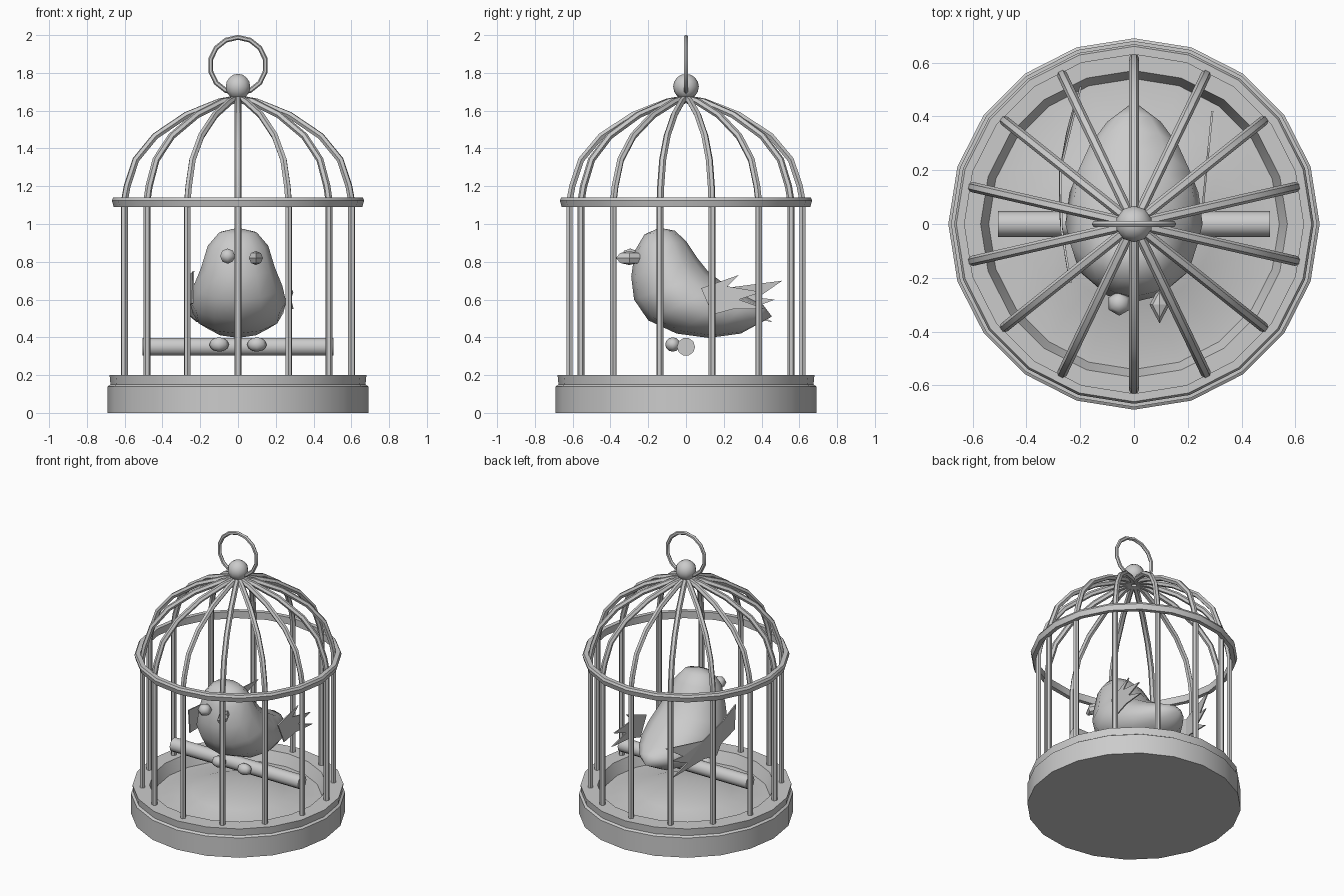
import bpy, bmesh
from math import sin, cos, pi, radians
from mathutils import Vector

if "Cube" in bpy.data.objects:
    bpy.data.objects.remove(bpy.data.objects["Cube"])


def finish(name, bm, smooth=40):
    bmesh.ops.recalc_face_normals(bm, faces=bm.faces)
    me = bpy.data.meshes.new(name)
    bm.to_mesh(me)
    bm.free()
    ob = bpy.data.objects.new(name, me)
    bpy.context.collection.objects.link(ob)
    if smooth:
        bpy.ops.object.select_all(action='DESELECT')
        ob.select_set(True)
        bpy.context.view_layer.objects.active = ob
        bpy.ops.object.shade_smooth_by_angle(angle=radians(smooth))
    return ob


def bridge(bm, a, b):
    """Join two vertex loops; a one-vertex loop is a pole."""
    n = max(len(a), len(b))
    for i in range(n):
        j = (i + 1) % n
        quad = [a[i % len(a)], a[j % len(a)], b[j % len(b)], b[i % len(b)]]
        bm.faces.new(list(dict.fromkeys(quad)))


def loft(name, loops, closed=False, smooth=40):
    bm = bmesh.new()
    rings = [[bm.verts.new(p) for p in loop] for loop in loops]
    for a, b in zip(rings, rings[1:] + (rings[:1] if closed else [])):
        bridge(bm, a, b)
    return finish(name, bm, smooth)


def lathe(name, profile, n=20, closed=False):
    loops = []
    for r, z in profile:
        if r == 0:
            loops.append([(0, 0, z)])
        else:
            loops.append([(r * sin(2 * pi * i / n), r * cos(2 * pi * i / n), z) for i in range(n)])
    return loft(name, loops, closed)


def tube(name, points, radius):
    """Six-sided rod along a path lying in a vertical plane."""
    pts = [Vector(p) for p in points]
    flat = pts[0].copy()
    flat.z = 0
    side = flat.cross(Vector((0, 0, 1))).normalized()
    loops = [[pts[0]]]
    for i, p in enumerate(pts):
        t = (pts[min(i + 1, len(pts) - 1)] - pts[max(i - 1, 0)]).normalized()
        up = side.cross(t)
        loops.append([p + radius * (cos(k * pi / 3) * side + sin(k * pi / 3) * up) for k in range(6)])
    loops.append([pts[-1]])
    return loft(name, loops)


def ball(name, loc, scale, u=8, v=6, smooth=60):
    bm = bmesh.new()
    bmesh.ops.create_uvsphere(bm, u_segments=u, v_segments=v, radius=1)
    bmesh.ops.scale(bm, vec=scale, verts=bm.verts)
    bmesh.ops.translate(bm, vec=loc, verts=bm.verts)
    return finish(name, bm, smooth)


# Base tray with rim and a low mound in the floor
lathe("base_tray", [(0, 0), (.69, 0), (.69, .14), (.675, .15), (.68, .2), (.57, .2), (.54, .12),
                    (.4, .125), (.3, .16), (.15, .185), (0, .19)])

# Band around the bars
lathe("cage_band", [(.63, 1.09), (.658, 1.09), (.668, 1.125), (.66, 1.14), (.63, 1.14)], closed=True)

# Fourteen bars, bending into the dome
bar_path = [(.617, .18), (.617, 1.12), (.602, 1.2), (.555, 1.34), (.45, 1.465), (.28, 1.577),
            (.1, 1.648), (.02, 1.662)]
for k in range(14):
    a = pi / 2 + 2 * pi * k / 14
    tube(f"bar_{k + 1}", [(r * cos(a), r * sin(a), z) for r, z in bar_path], .019)

# Knob and hanging ring
ball("top_knob", (0, 0, 1.727), (.068, .068, .068), 10, 8)
ring = []
for i in range(14):
    a = 2 * pi * i / 14
    ring.append([((.148 + .013 * cos(b)) * sin(a), .012 * sin(b), 1.84 + (.148 + .013 * cos(b)) * cos(a))
                 for b in (k * pi / 3 for k in range(6))])
loft("hanging_ring", ring, closed=True)

# Perch
circle = [(.048 * cos(i * pi / 5), .35 + .048 * sin(i * pi / 5)) for i in range(10)]
loft("perch", [[(-.505, 0, .35)], [(-.505, y, z) for y, z in circle],
               [(.505, y, z) for y, z in circle], [(.505, 0, .35)]])

# Bird body: back point, belly point, half width
sections = [(-.06, .965, -.22, .945, .1), (0, .91, -.27, .86, .16), (.06, .82, -.29, .72, .195),
            (.12, .745, -.275, .6, .235), (.2, .685, -.2, .49, .255), (.28, .635, -.05, .42, .24),
            (.35, .6, .12, .397, .19), (.41, .57, .29, .42, .115)]
loops = [[(0, -.14, .98)]]
for by, bz, fy, fz, w in sections:
    loop = []
    for i in range(12):
        a = 2 * pi * i / 12
        t = (1 + cos(a)) / 2
        loop.append((w * sin(a), fy + (by - fy) * t, fz + (bz - fz) * t))
    loops.append(loop)
loops.append([(0, .455, .51)])
loft("bird_body", loops, smooth=60)

# Face and feet
ball("bird_eye", (-.055, -.295, .83), (.046, .046, .04), 6, 4)
ball("bird_beak", (.095, -.3, .82), (.037, .07, .037), 4, 4, 0)
for x in (-.1, .1):
    ball("bird_foot", (x, -.07, .362), (.052, .04, .038))


# Thin jagged wings
def wing(name, outline, xs):
    bm = bmesh.new()
    face = bm.faces.new([bm.verts.new((xs(y, z), y, z)) for y, z in outline])
    ext = bmesh.ops.extrude_face_region(bm, geom=[face])
    verts = [g for g in ext["geom"] if isinstance(g, bmesh.types.BMVert)]
    bmesh.ops.translate(bm, vec=(.008, 0, 0), verts=verts)
    bmesh.ops.triangulate(bm, faces=[f for f in bm.faces if len(f.verts) > 4])
    finish(name, bm, 0)


wing("left_wing", [(-.22, .75), (-.02, .71), (.2, .66), (.51, .7), (.38, .61), (.47, .6), (.34, .55),
                   (.46, .48), (.2, .53), (.05, .5), (0, .56), (-.2, .58)],
     lambda y, z: -.28 + .35 * (y - .12) ** 2 + .08 * max(0, y - .2))
wing("right_wing", [(.08, .66), (.28, .73), (.22, .67), (.4, .64), (.28, .6), (.42, .55), (.25, .55),
                    (.14, .52)],
     lambda y, z: .245 + .1 * y)
